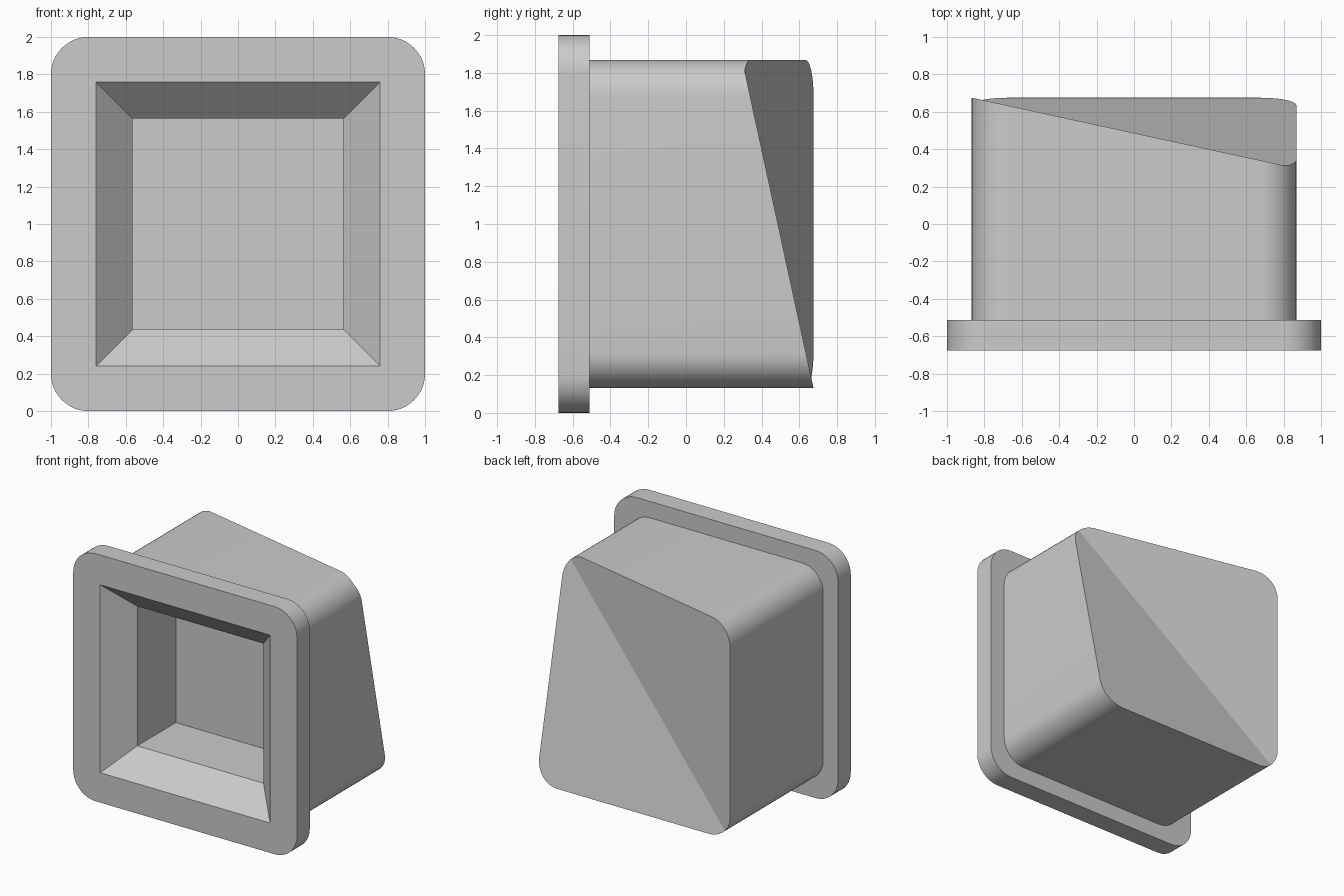
import bpy, bmesh, math

cube = bpy.data.objects.get("Cube")
if cube:
    bpy.data.objects.remove(cube, do_unlink=True)

SEG = 12        # segments per rounded corner (even, so each corner has a midpoint)
BODY = 0.868    # half width of the plug body
BACK = 0.675
SLOPE = 0.217

grey = bpy.data.materials.new("light_grey")
grey.use_nodes = True
colour = (0.6, 0.6, 0.6, 1)
grey.diffuse_color = colour
grey.node_tree.nodes["Principled BSDF"].inputs["Base Color"].default_value = colour

bm = bmesh.new()


def slanted_back(x, z):
    """Two sloping planes that meet in a diagonal valley."""
    return BACK - SLOPE * min(x + BODY, z - 1 + BODY)


def ring(half, radius, depth):
    """Rounded square loop; depth is a y value or a function of x and z."""
    verts = []
    for corner in range(4):
        mid = math.radians(45 + 90 * corner)
        cx = math.copysign(half - radius, math.cos(mid))
        cz = math.copysign(half - radius, math.sin(mid))
        for i in range(SEG + 1):
            a = math.pi / 2 * (corner + i / SEG)
            x = cx + radius * math.cos(a)
            z = 1 + cz + radius * math.sin(a)
            y = depth(x, z) if callable(depth) else depth
            verts.append(bm.verts.new((x, y, z)))
    return verts


# Rings from the pocket floor, out over the flange, to the back of the body
rings = [
    ring(0.564, 0, 0.012),             # pocket floor
    ring(0.564, 0, -0.48),             # inner end of the chamfer
    ring(0.759, 0, -BACK),             # front opening
    ring(1.0, 0.2, -BACK),             # flange front
    ring(1.0, 0.2, -0.512),            # flange back
    ring(BODY, 0.19, -0.512),          # body root
    ring(BODY, 0.19, slanted_back),    # body end
]
for a, b in zip(rings, rings[1:]):
    for i in range(len(a)):
        j = (i + 1) % len(a)
        bm.faces.new((a[i], a[j], b[j], b[i]))
bm.faces.new(rings[0])

# Back end: two flat halves sharing the diagonal
end = rings[-1]
p = SEG // 2
q = p + 2 * (SEG + 1)
bm.faces.new(end[p:q + 1])
bm.faces.new(end[q:] + end[:p + 1])

# Collapse the repeated points of the sharp-cornered rings
bmesh.ops.remove_doubles(bm, verts=bm.verts[:], dist=1e-5)
bmesh.ops.recalc_face_normals(bm, faces=bm.faces[:])

mesh = bpy.data.meshes.new("flanged_plug")
bm.to_mesh(mesh)
bm.free()
mesh.materials.append(grey)
plug = bpy.data.objects.new("flanged_plug", mesh)
bpy.context.collection.objects.link(plug)

for o in bpy.context.selected_objects:
    o.select_set(False)
plug.select_set(True)
bpy.context.view_layer.objects.active = plug
bpy.ops.object.shade_smooth_by_angle(angle=math.radians(12))
